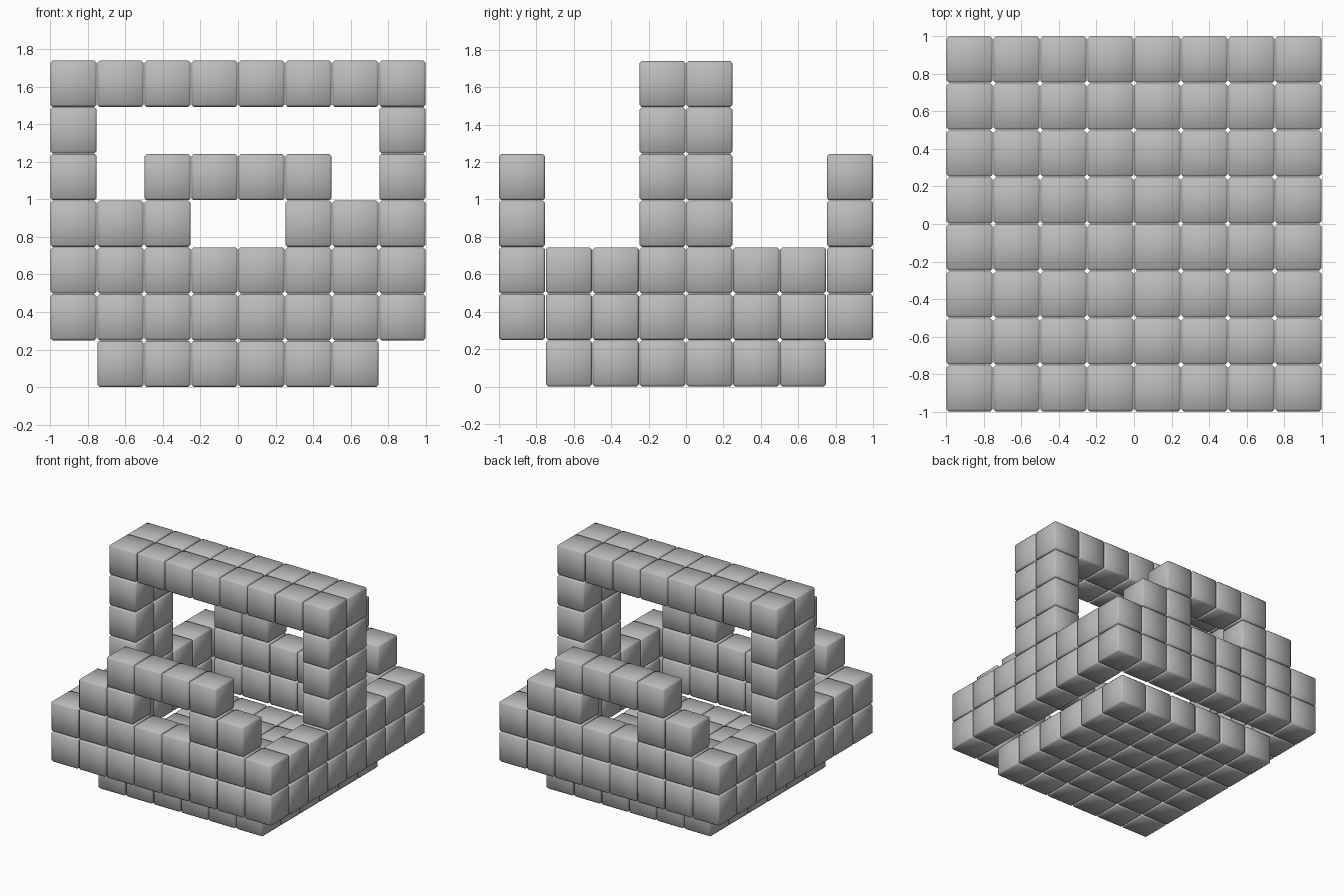
import bpy
import bmesh
from mathutils import Matrix

default = bpy.data.objects.get("Cube")
if default:
    bpy.data.objects.remove(default, do_unlink=True)

GRID = 8          # blocks along each side
PITCH = 0.2504    # horizontal block spacing
RISE = 0.249      # vertical block spacing
SIZE = 0.2465     # block edge length
LAST = GRID - 1

grey = bpy.data.materials.new("stone_grey")
grey.use_nodes = True
colour = (0.5, 0.5, 0.5, 1)
grey.diffuse_color = colour
grey.node_tree.nodes["Principled BSDF"].inputs["Base Color"].default_value = colour


def build_blocks(name, cells):
    """One object made of separate, softly bevelled blocks on the grid."""
    bm = bmesh.new()
    middle = LAST / 2
    for i, j, k in cells:
        place = Matrix.Translation(((i - middle) * PITCH,
                                    (j - middle) * PITCH,
                                    SIZE / 2 + k * RISE))
        bmesh.ops.create_cube(bm, size=SIZE, matrix=place)
    bmesh.ops.bevel(bm, geom=bm.edges[:], offset=0.012, segments=1,
                    profile=0.5, affect='EDGES')
    for face in bm.faces:
        face.smooth = True
    mesh = bpy.data.meshes.new(name)
    bm.to_mesh(mesh)
    bm.free()
    mesh.materials.append(grey)
    obj = bpy.data.objects.new(name, mesh)
    bpy.context.collection.objects.link(obj)
    return obj


# Floor slab, one block in from the walls
inner = range(1, LAST)
build_blocks("basket_floor", [(i, j, 0) for i in inner for j in inner])

# Square ring of walls, two blocks high
sides = (0, LAST)
build_blocks("basket_wall", [(i, j, k) for k in (1, 2)
                             for i in range(GRID) for j in range(GRID)
                             if i in sides or j in sides])

# Small stepped grips on the front and back walls
for name, j in (("front_grip", 0), ("back_grip", LAST)):
    feet = [(i, j, 3) for i in (1, 2, 5, 6)]
    bar = [(i, j, 4) for i in range(2, 6)]
    build_blocks(name, feet + bar)

# Tall carrying handle, two blocks deep
depth = (3, 4)
for name, i in (("right_handle_post", 0), ("left_handle_post", LAST)):
    build_blocks(name, [(i, j, k) for j in depth for k in (3, 4, 5)])
build_blocks("handle_bar", [(i, j, 6) for i in range(GRID) for j in depth])
